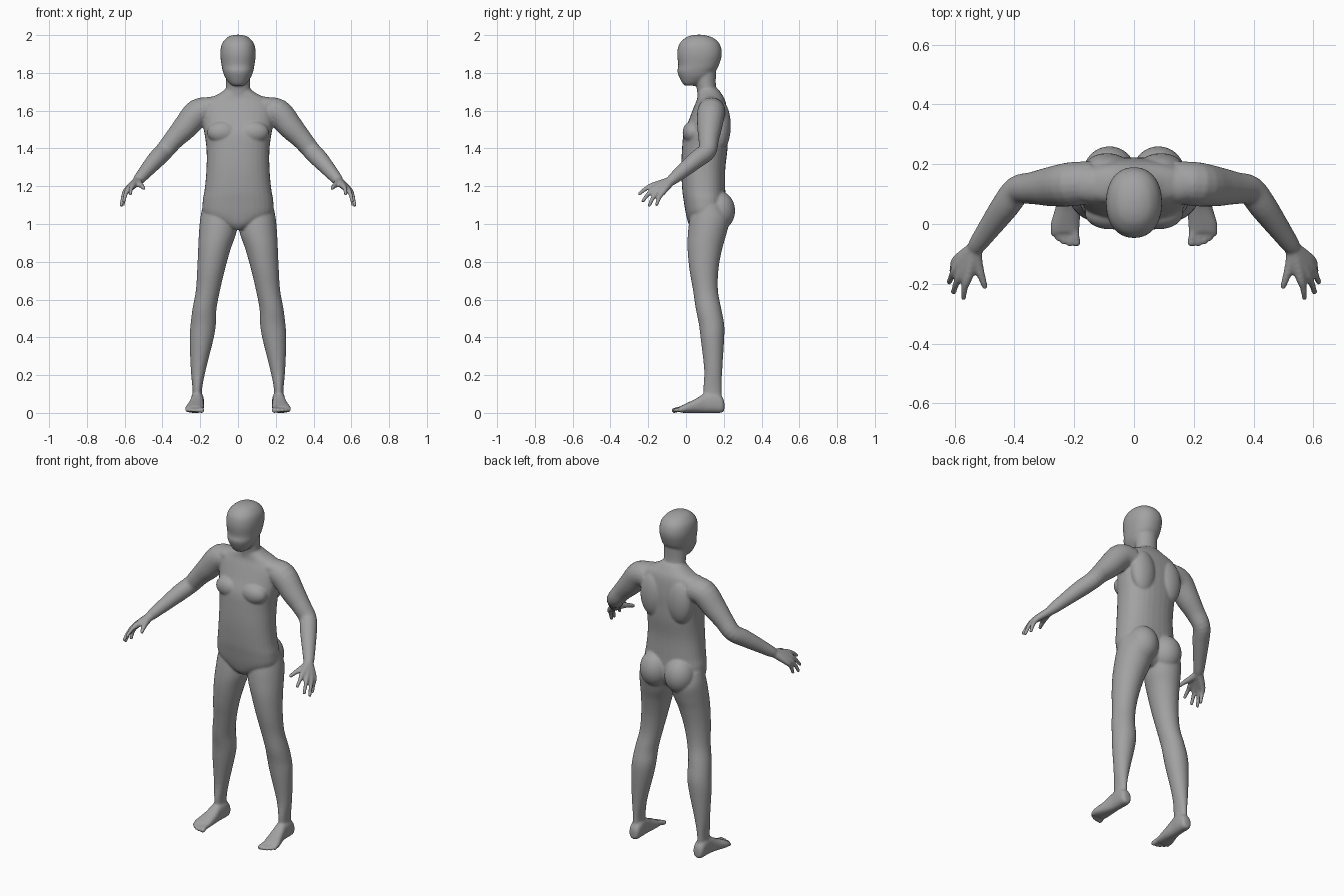
import bpy, bmesh, math
from mathutils import Vector, Matrix

bm = bmesh.new()


def spline(keys, steps=4):
    """Smooth interpolation through key tuples."""
    out = []
    for i in range(len(keys) - 1):
        p0, p1, p2, p3 = (keys[min(max(i + k, 0), len(keys) - 1)] for k in (-1, 0, 1, 2))
        for s in range(steps):
            t = s / steps
            out.append([0.5 * (2 * b + (c - a) * t + (2 * a - 5 * b + 4 * c - d) * t * t
                               + (3 * b - a - 3 * c + d) * t ** 3)
                        for a, b, c, d in zip(p0, p1, p2, p3)])
    out.append(list(keys[-1]))
    return out


def loft(keys, u=None, v=None, power=2.0, n=32):
    """Closed skin over (x, y, z, ru, rv) sections; upright to the path if u is not given."""
    rows = spline(keys)
    rings = []
    for i, (x, y, z, ru, rv) in enumerate(rows):
        if u is None:
            a, b = rows[max(i - 1, 0)], rows[min(i + 1, len(rows) - 1)]
            d = (Vector(b[:3]) - Vector(a[:3])).normalized()
            au = d.cross(Vector((0.3, 0.3, 1))).normalized()
            av = d.cross(au)
        else:
            au, av = Vector(u), Vector(v)
        ring = []
        for k in range(n):
            t = 2 * math.pi * k / n
            c, s = math.cos(t), math.sin(t)
            c = math.copysign(abs(c) ** (2 / power), c)
            s = math.copysign(abs(s) ** (2 / power), s)
            ring.append(bm.verts.new(Vector((x, y, z)) + au * ru * c + av * rv * s))
        rings.append(ring)
    for a, b in zip(rings, rings[1:]):
        for k in range(n):
            bm.faces.new((a[k], a[(k + 1) % n], b[(k + 1) % n], b[k]))
    bm.faces.new(rings[0])
    bm.faces.new(rings[-1])


def stack(rows, power=2.0):
    """Horizontal sections given as (z, x_in, x_out, y_front, y_back)."""
    loft([((a + b) / 2, (f + k) / 2, z, (b - a) / 2, (k - f) / 2) for z, a, b, f, k in rows],
         (1, 0, 0), (0, 1, 0), power)


def tube(points):
    """Round limb through (x, y, z, r) with a rounded tip."""
    p, q = Vector(points[-2][:3]), Vector(points[-1][:3])
    r = points[-1][3]
    tip = q + (q - p).normalized() * r * 0.6
    loft([(*k, k[3]) for k in points] + [(*tip, r * 0.5, r * 0.5)], n=20)


def blob(centre, size):
    m = Matrix.Translation(centre) @ Matrix.Diagonal((*size, 1))
    bmesh.ops.create_uvsphere(bm, u_segments=32, v_segments=20, radius=1, matrix=m)


# leg
stack([(.04, .187, .243, .10, .19), (.125, .19, .241, .092, .188), (.23, .170, .25, .096, .192),
       (.39, .130, .256, .078, .202), (.47, .117, .251, .068, .202), (.55, .114, .241, .052, .187),
       (.65, .095, .223, .037, .169), (.76, .069, .216, .018, .172), (.87, .038, .211, .008, .192),
       (.95, .010, .207, .010, .215), (1.03, .0, .200, .02, .23), (1.10, .0, .186, .04, .20)])

# foot and toes
loft([(.215, .203, .035, .018, .022), (.215, .19, .044, .031, .043), (.215, .15, .056, .035, .056),
      (.217, .10, .052, .035, .052), (.222, .05, .037, .042, .037), (.230, 0, .025, .049, .025),
      (.231, -.028, .019, .048, .018)], (1, 0, 0), (0, 0, 1), 2.4)
for x0, x1, y1, r in ((.198, .192, -.066, .014), (.218, .215, -.068, .0105), (.236, .236, -.062, .010),
                      (.251, .255, -.050, .010), (.266, .271, -.034, .010)):
    tube([(x0, .01, .024, r), (x0, -.025, .022, r), (x1, y1, .012, r)])

# arm from shoulder to wrist
tube([(.14, .14, 1.595, .070), (.21, .133, 1.59, .074), (.28, .125, 1.512, .066), (.34, .12, 1.447, .054),
      (.39, .112, 1.387, .049), (.432, .058, 1.343, .047), (.49, -.022, 1.277, .037),
      (.53, -.078, 1.23, .028)])

# fingers, fused at the palm
wrist = (.532, -.08, 1.227, .024)
for knuckle, tip in (((.555, -.175, 1.203), (.570, -.248, 1.158)),
                     ((.577, -.165, 1.188), (.604, -.229, 1.120)),
                     ((.591, -.145, 1.177), (.618, -.195, 1.097)),
                     ((.592, -.120, 1.172), (.609, -.156, 1.100))):
    mid = [(a + b) / 2 + o for a, b, o in zip(knuckle, tip, (.004, -.003, .005))]
    tube([wrist, (*knuckle, .017), (*mid, .0115), (*tip, .0095)])
tube([wrist, (.525, -.125, 1.215, .019), (.510, -.175, 1.202, .0135), (.498, -.211, 1.188, .010)])

# muscle shapes
blob((.082, .172, 1.07), (.088, .088, .105))    # buttock
blob((.082, .035, 1.485), (.082, .053, .060))   # chest
blob((.090, .185, 1.52), (.078, .052, .13))     # shoulder blade
blob((.12, .13, 1.63), (.12, .062, .045))       # collar slope

# mirror the limbs and muscles
copy = bmesh.ops.duplicate(bm, geom=bm.verts[:] + bm.edges[:] + bm.faces[:])["geom"]
bmesh.ops.scale(bm, vec=(-1, 1, 1), verts=[g for g in copy if isinstance(g, bmesh.types.BMVert)])

# torso
stack([(z, -r, r, f, b) for z, r, f, b in (
    (.972, .04, .035, .16), (1.0, .10, .014, .19), (1.05, .180, .0, .21), (1.12, .187, -.012, .21),
    (1.18, .177, -.02, .208), (1.29, .167, -.025, .208), (1.40, .167, -.021, .220),
    (1.48, .178, -.012, .222), (1.55, .188, .015, .222), (1.62, .19, .042, .215),
    (1.66, .16, .058, .205), (1.69, .10, .062, .188), (1.715, .065, .064, .17))], 2.3)

# neck
stack([(1.62, -.085, .085, .06, .19), (1.69, -.068, .068, .06, .168), (1.74, -.064, .064, .052, .158),
       (1.82, -.066, .066, .03, .16)])

# head
stack([(z, -r, r, f, b) for z, r, f, b in (
    (1.732, .028, -.005, .05), (1.747, .048, -.020, .085), (1.78, .070, -.037, .135),
    (1.81, .081, -.046, .157), (1.84, .087, -.041, .174), (1.90, .094, -.047, .190),
    (1.95, .087, -.037, .180), (1.982, .064, -.008, .150), (1.996, .04, .02, .115),
    (2.002, .015, .05, .085))], 2.2)

bmesh.ops.recalc_face_normals(bm, faces=bm.faces[:])
mesh = bpy.data.meshes.new("body")
bm.to_mesh(mesh)
bm.free()
body = bpy.data.objects.new("body", mesh)
bpy.context.collection.objects.link(body)

skin = bpy.data.materials.new("mid grey")
skin.diffuse_color = (.36, .36, .36, 1)
mesh.materials.append(skin)

# fuse all parts into one smooth skin
fuse = body.modifiers.new("fuse", 'REMESH')
fuse.mode = 'VOXEL'
fuse.voxel_size = .006
fuse.use_smooth_shade = True
relax = body.modifiers.new("relax", 'SMOOTH')
relax.factor = .5
relax.iterations = 7
mesh.shade_smooth()
